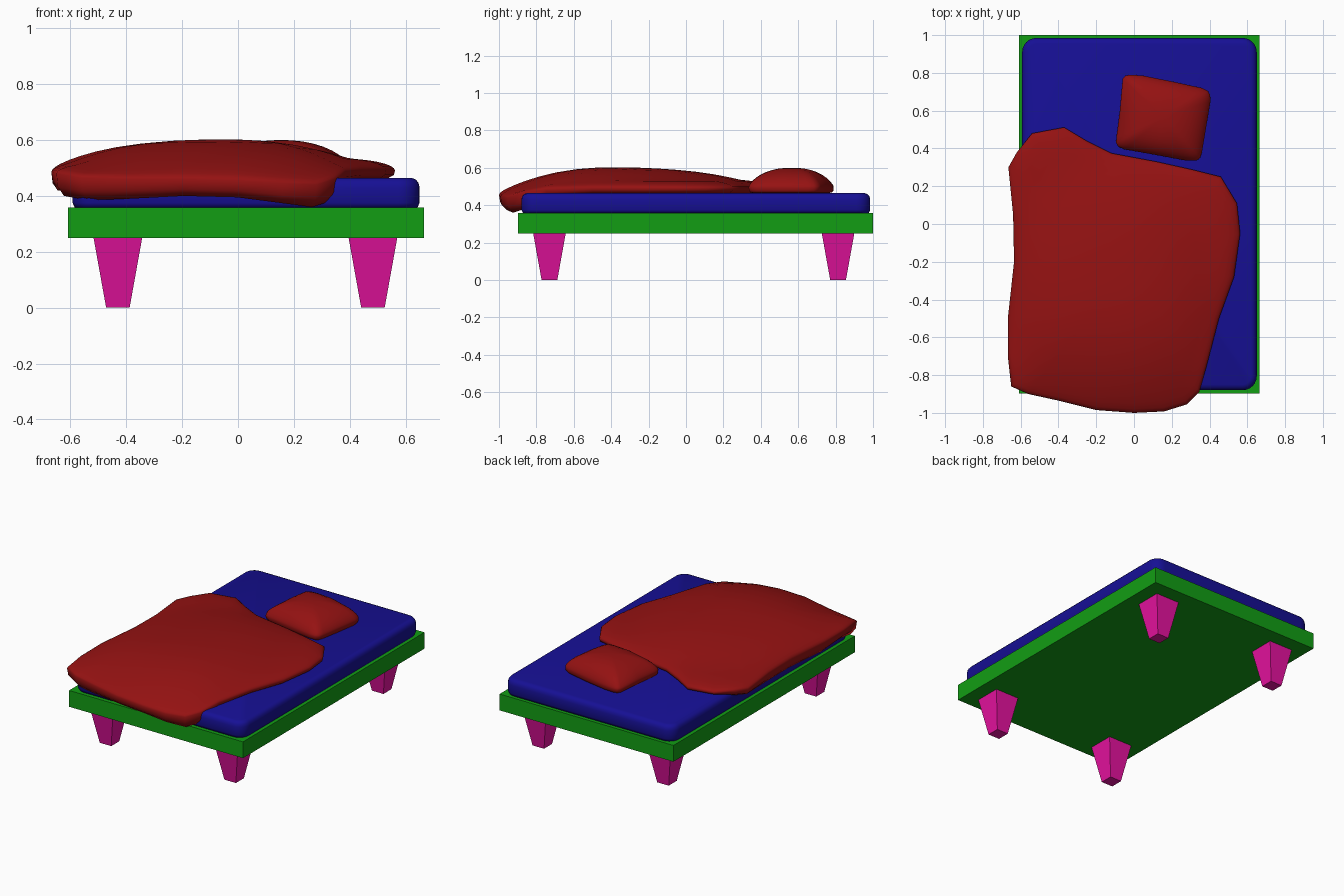
import bpy, bmesh
from math import cos, sin, pi, hypot

if "Cube" in bpy.data.objects:
    bpy.data.objects.remove(bpy.data.objects["Cube"])


def make(name, bm, color, smooth=False):
    bmesh.ops.recalc_face_normals(bm, faces=bm.faces)
    me = bpy.data.meshes.new(name)
    bm.to_mesh(me)
    bm.free()
    ob = bpy.data.objects.new(name, me)
    bpy.context.collection.objects.link(ob)
    mat = bpy.data.materials.get(color[0]) or bpy.data.materials.new(color[0])
    mat.diffuse_color = (*color[1], 1)
    mat.use_nodes = True
    mat.node_tree.nodes["Principled BSDF"].inputs["Base Color"].default_value = mat.diffuse_color
    me.materials.append(mat)
    for p in me.polygons:
        p.use_smooth = smooth
    return ob


def loft(rings, top=None, bottom=None):
    """Skin a stack of equal-length loops; close the ends with a pole or a cap."""
    bm = bmesh.new()
    loops = [[bm.verts.new(p) for p in r] for r in rings]
    n = len(loops[0])
    for a, b in zip(loops, loops[1:]):
        for i in range(n):
            j = (i + 1) % n
            bm.faces.new((a[i], a[j], b[j], b[i]))
    for loop, pole in ((loops[0], top), (loops[-1], bottom)):
        if pole:
            v = bm.verts.new(pole)
            for i in range(n):
                bm.faces.new((loop[i], loop[(i + 1) % n], v))
        else:
            bm.faces.new(loop)
    return bm


def rect(x0, x1, y0, y1, z):
    return [(x0, y0, z), (x1, y0, z), (x1, y1, z), (x0, y1, z)]


def rounded(x0, x1, y0, y1, z, r):
    pts = []
    for k, (cx, cy) in enumerate(((x1 - r, y1 - r), (x0 + r, y1 - r),
                                  (x0 + r, y0 + r), (x1 - r, y0 + r))):
        for i in range(7):
            a = (k + i / 6) * pi / 2
            pts.append((cx + r * cos(a), cy + r * sin(a), z))
    return pts


def puffy(name, outline, centre, height, power, fall, lift, rest, color):
    """Stuffed shape: domed top, rim (x, y, rim z, hem z), hem tucked to rest z."""
    cx, cy = centre
    mean = sum(hypot(p[0] - cx, p[1] - cy) for p in outline) / len(outline)

    def ring(s, zf):
        out = []
        for x, y, zr, zb in outline:
            # inner rings relax towards a circle
            r = hypot(x - cx, y - cy)
            k = s + max(0, s * (1 - s)) * (mean / r - 1)
            px, py = cx + (x - cx) * k, cy + (y - cy) * k
            out.append((px, py, zf(px, py, zr, zb)))
        return out

    rings = []
    for s in (0.15, 0.3, 0.45, 0.6, 0.72, 0.82, 0.89, 0.94, 0.975, 0.993):
        def top(x, y, zr, zb, s=s):
            return zr + (max(height(x, y), zr + lift) - zr) * (1 - s ** power) ** fall
        rings.append(ring(s, top))
    rings.append(ring(1, lambda x, y, zr, zb: zr))
    rings.append(ring(0.992, lambda x, y, zr, zb: zr * 0.4 + zb * 0.6))
    rings.append(ring(0.96, lambda x, y, zr, zb: zb))
    rings.append(ring(0.90, lambda x, y, zr, zb: zb * 0.8 + rest * 0.2))
    for s in (0.82, 0.4):
        rings.append(ring(s, lambda x, y, zr, zb: rest))
    return make(name, loft(rings, (cx, cy, height(cx, cy)), (cx, cy, rest)), color, True)


GREEN = ("green", (0.006, 0.34, 0.007))
BLUE = ("blue", (0.008, 0.005, 0.30))
RED = ("red", (0.30, 0.006, 0.006))
PINK = ("pink", (0.8, 0.006, 0.35))

# Bed frame slab
make("bed_frame", loft([rect(-0.608, 0.665, -0.898, 1.0, z) for z in (0.25, 0.358)]), GREEN)

# Tapered legs
for side, x in (("left", -0.43), ("right", 0.483)):
    for end, y in (("front", -0.73), ("back", 0.813)):
        rings = [rect(x - h, x + h, y - h, y + h, z) for h, z in ((0.042, 0), (0.087, 0.25))]
        make(f"{end}_{side}_leg", loft(rings), PINK)

# Mattress with softened top edge
layers = [(0.008, 0.358), (0, 0.375), (0, 0.43), (0.004, 0.447), (0.014, 0.459), (0.03, 0.465)]
make("mattress", loft([rounded(-0.592 + d, 0.65 - d, -0.88 + d, 0.985 - d, z, 0.075 - d)
                       for d, z in layers]), BLUE, True)

# Pillow
pillow_xy = [(-0.06, 0.77), (-0.045, 0.785), (-0.02, 0.79), (0.05, 0.785), (0.2, 0.755),
             (0.36, 0.72), (0.39, 0.705), (0.403, 0.685), (0.405, 0.65), (0.38, 0.5),
             (0.36, 0.38), (0.35, 0.35), (0.33, 0.335), (0.28, 0.335), (0.12, 0.365),
             (-0.05, 0.395), (-0.085, 0.41), (-0.095, 0.43), (-0.093, 0.46), (-0.075, 0.6)]
puffy("pillow", [(x, y, 0.495, 0.467) for x, y in pillow_xy], (0.155, 0.565),
      lambda x, y: 0.6, 2.2, 0.65, 0.02, 0.464, RED)

# Blanket draped over the front and left edges: x, y, rim z, hem z
blanket = [(-0.665, 0.30, 0.48, 0.43), (-0.62, 0.38, 0.485, 0.44), (-0.54, 0.48, 0.49, 0.465),
           (-0.37, 0.512, 0.49, 0.465), (-0.25, 0.44, 0.49, 0.465), (-0.12, 0.375, 0.49, 0.465),
           (0.12, 0.33, 0.49, 0.465), (0.30, 0.29, 0.49, 0.465), (0.46, 0.25, 0.49, 0.465),
           (0.545, 0.11, 0.49, 0.465), (0.562, -0.05, 0.49, 0.465), (0.53, -0.28, 0.49, 0.465),
           (0.45, -0.5, 0.49, 0.465), (0.385, -0.75, 0.485, 0.455), (0.345, -0.89, 0.46, 0.38),
           (0.28, -0.955, 0.44, 0.36), (0.16, -0.992, 0.445, 0.375), (0.0, -1.0, 0.455, 0.395),
           (-0.2, -0.985, 0.46, 0.40), (-0.4, -0.935, 0.46, 0.39), (-0.56, -0.90, 0.465, 0.385),
           (-0.65, -0.86, 0.48, 0.40), (-0.668, -0.7, 0.485, 0.43), (-0.668, -0.5, 0.485, 0.42),
           (-0.635, -0.2, 0.48, 0.42), (-0.64, 0.05, 0.48, 0.42)]


def blanket_height(x, y):
    kx = 0.16 if x < -0.05 else 0.3
    ky = 0.24 if y < -0.4 else 0.11
    return 0.603 - kx * (x + 0.05) ** 2 - ky * (y + 0.4) ** 2


puffy("blanket", blanket, (-0.06, -0.25), blanket_height, 4.5, 0.5, 0.05, 0.464, RED)
